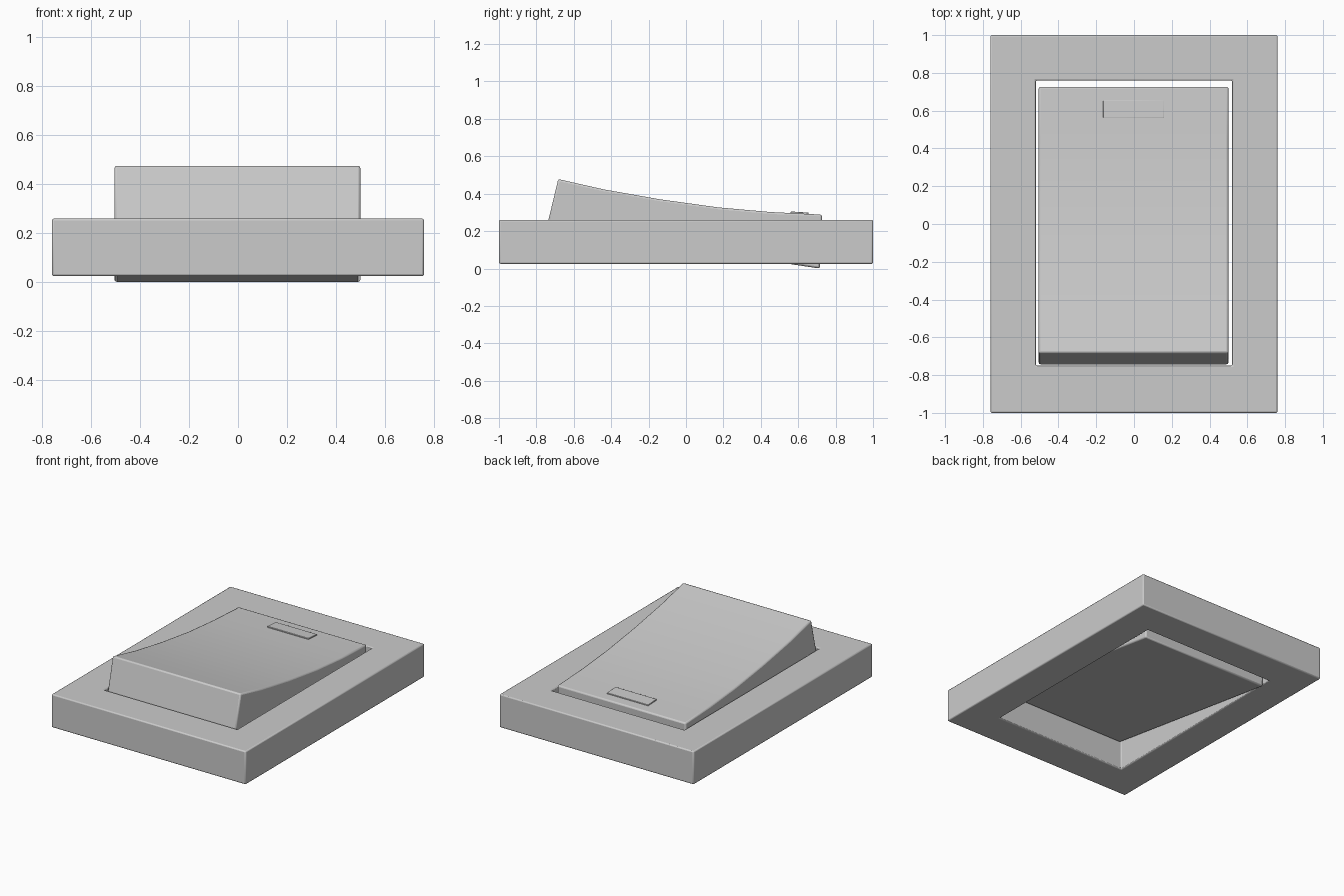
import bpy, bmesh
from math import radians

cube = bpy.data.objects.get("Cube")
if cube:
    bpy.data.objects.remove(cube, do_unlink=True)

grey = bpy.data.materials.new("light_grey")
grey.use_nodes = True
grey.diffuse_color = (0.6, 0.6, 0.6, 1)
grey.node_tree.nodes["Principled BSDF"].inputs["Base Color"].default_value = (0.6, 0.6, 0.6, 1)


def finish(name, bm, bevel):
    """Turn a bmesh into a softly bevelled object."""
    bmesh.ops.recalc_face_normals(bm, faces=bm.faces)
    mesh = bpy.data.meshes.new(name)
    bm.to_mesh(mesh)
    bm.free()
    mesh.materials.append(grey)
    ob = bpy.data.objects.new(name, mesh)
    bpy.context.collection.objects.link(ob)
    mod = ob.modifiers.new("soft_edges", "BEVEL")
    mod.width = bevel
    mod.segments = 2
    mod.limit_method = "ANGLE"
    mod.angle_limit = radians(40)
    bpy.ops.object.select_all(action="DESELECT")
    ob.select_set(True)
    bpy.context.view_layer.objects.active = ob
    bpy.ops.object.shade_smooth_by_angle(angle=radians(35))
    return ob


def side_extrusion(name, profile, x0, x1, bevel):
    """Extrude a (y, z) profile across x."""
    bm = bmesh.new()
    face = bm.faces.new([bm.verts.new((x0, y, z)) for y, z in profile])
    ext = bmesh.ops.extrude_face_region(bm, geom=[face])["geom"]
    new_verts = [v for v in ext if isinstance(v, bmesh.types.BMVert)]
    bmesh.ops.translate(bm, vec=(x1 - x0, 0, 0), verts=new_verts)
    return finish(name, bm, bevel)


def rectangle(x, y0, y1):
    return [(-x, y0), (x, y0), (x, y1), (-x, y1)]


# Surrounding frame: rectangular ring with an open centre
bm = bmesh.new()
outer, inner = rectangle(0.76, -1, 1), rectangle(0.52, -0.75, 0.76)
rings = [[bm.verts.new((x, y, z)) for x, y in loop]
         for loop, z in ((outer, 0.025), (outer, 0.26), (inner, 0.26), (inner, 0.025))]
for r in range(4):
    a, b = rings[r], rings[(r + 1) % 4]
    for i in range(4):
        j = (i + 1) % 4
        bm.faces.new((a[i], a[j], b[j], b[i]))
finish("frame", bm, 0.008)

# Tilted rocker with a concave top
top_curve = [(-0.683, 0.478), (-0.44, 0.423), (-0.14, 0.37),
             (0.17, 0.327), (0.45, 0.302), (0.727, 0.288)]
side_extrusion("rocker", [(-0.745, 0.22)] + top_curve + [(0.715, 0.0)], -0.505, 0.5, 0.01)

# Raised indicator bar near the low end
side_extrusion("indicator_bar",
               [(0.56, 0.27), (0.56, 0.305), (0.655, 0.299), (0.655, 0.27)],
               -0.163, 0.16, 0.003)
